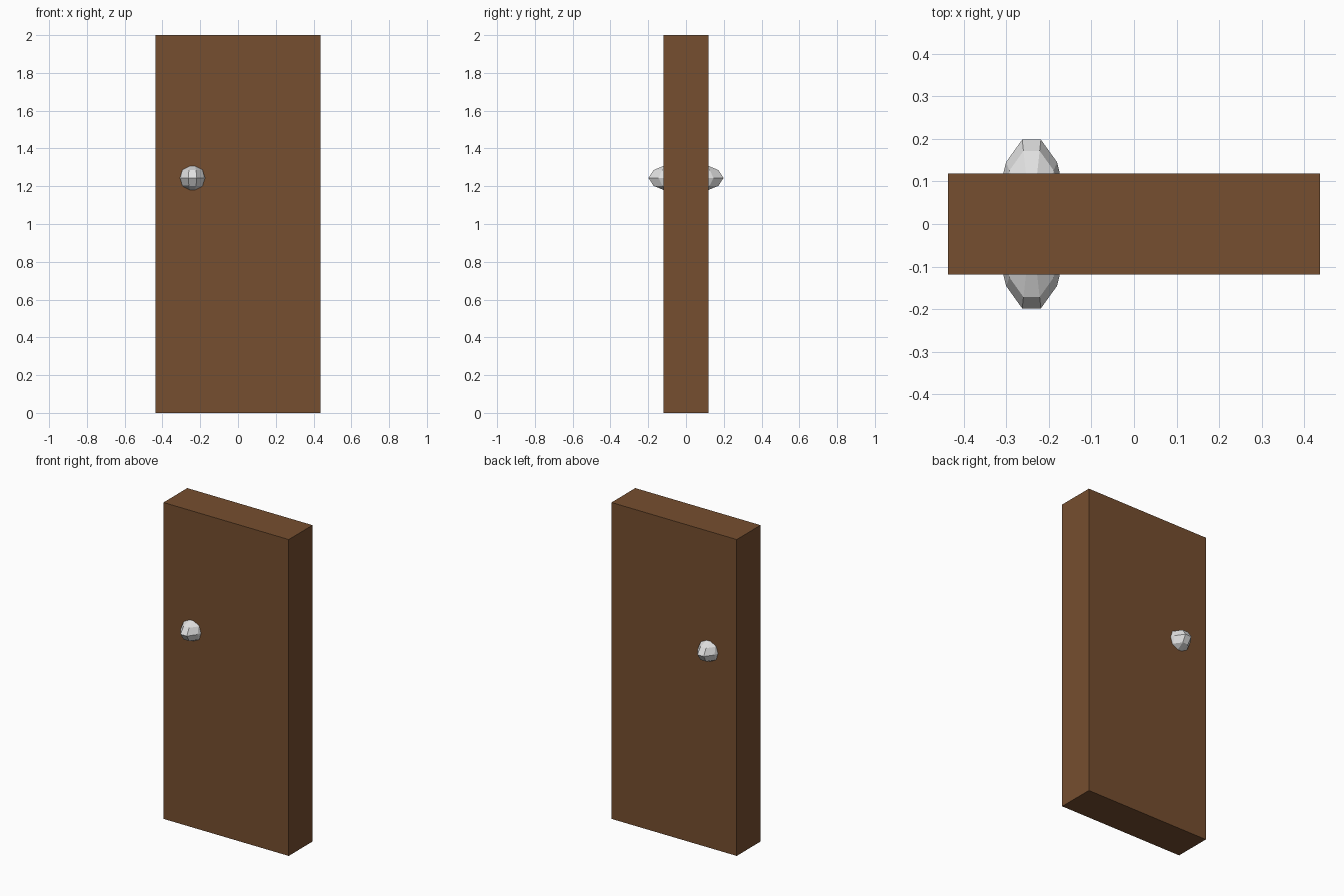
import bpy
import math
from mathutils import Matrix

if "Cube" in bpy.data.objects:
    bpy.data.objects.remove(bpy.data.objects["Cube"])


def material(name, rgb):
    m = bpy.data.materials.new(name)
    m.diffuse_color = (*rgb, 1.0)
    m.use_nodes = True
    m.node_tree.nodes["Principled BSDF"].inputs["Base Color"].default_value = m.diffuse_color
    return m


def finish(name, mat):
    ob = bpy.context.object
    ob.name = name
    ob.data.name = name
    ob.data.materials.append(mat)
    return ob


brown = material("brown wood", (0.18, 0.077, 0.029))
silver = material("silver metal", (0.75, 0.75, 0.75))

# Door slab
bpy.ops.mesh.primitive_cube_add(size=1, location=(0, 0, 1))
door = finish("door_slab", brown)
door.data.transform(Matrix.Diagonal((0.876, 0.238, 2.0, 1)))

# Knob: one low-poly ellipsoid through the slab, a flat facet pair at each tip
bpy.ops.mesh.primitive_uv_sphere_add(segments=12, ring_count=6, radius=1,
                                     location=(-0.241, 0, 1.244))
knob = finish("door_knob", silver)
knob.data.transform(Matrix.Diagonal((0.085, 0.2055, 0.083, 1))
                    @ Matrix.Rotation(math.radians(15), 4, 'Z'))
